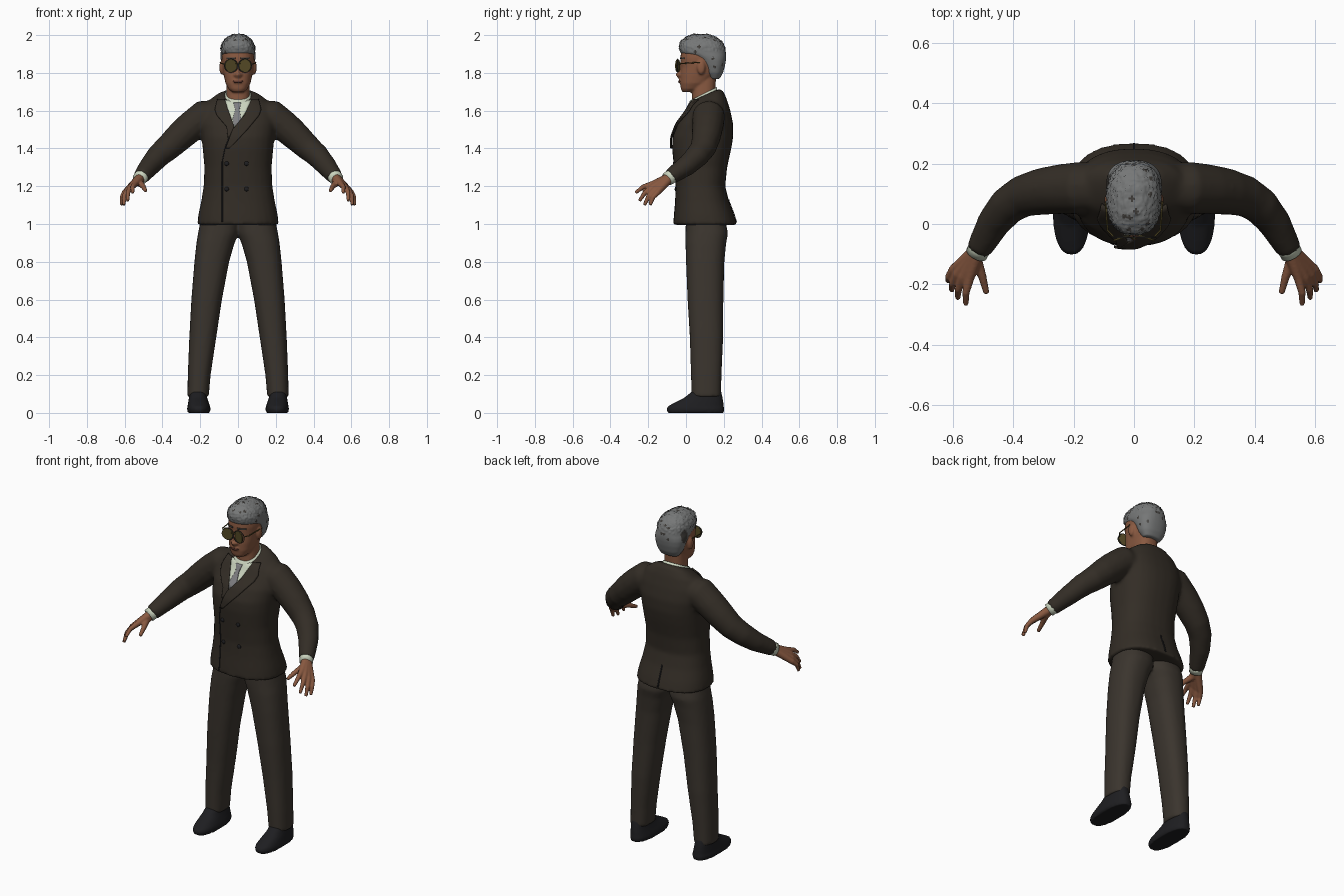
import bpy, bmesh, math, random
from mathutils import Vector
from mathutils.bvhtree import BVHTree

random.seed(4)
if "Cube" in bpy.data.objects:
    bpy.data.objects.remove(bpy.data.objects["Cube"])


def material(name, r, g, b):
    m = bpy.data.materials.new(name)
    m.use_nodes = True
    m.diffuse_color = (r, g, b, 1)
    node = next(n for n in m.node_tree.nodes if n.type == "BSDF_PRINCIPLED")
    node.inputs["Base Color"].default_value = (r, g, b, 1)
    node.inputs["Roughness"].default_value = 0.8
    return m


JACKET = material("brown jacket cloth", .033, .026, .019)
TROUSER = material("brown trouser cloth", .043, .035, .027)
BLACK = material("black leather", .013, .013, .015)
SKIN = material("skin", .25, .10, .052)
LIP = material("lips", .13, .045, .03)
HAIR = material("grey hair", .18, .185, .185)
DARK_HAIR = material("dark hair", .05, .045, .04)
SHIRT = material("pale shirt", .60, .66, .52)
TIE = material("grey tie", .21, .21, .22)
LENS = material("olive lens", .085, .065, .018)


def loft(bm, rings):
    """Closed skin through a list of point rings."""
    rows = [[bm.verts.new(p) for p in ring] for ring in rings]
    n = len(rows[0])
    for a, b in zip(rows, rows[1:]):
        for i in range(n):
            bm.faces.new((a[i], a[(i + 1) % n], b[(i + 1) % n], b[i]))
    bm.faces.new(rows[0][::-1])
    bm.faces.new(rows[-1])


def stack(bm, rows, s=1, power=.84, n=28):
    """Rounded sections stacked upward: z, x0, x1, y0, y1, tilt."""
    rings = []
    for z, x0, x1, y0, y1, *tilt in rows:
        ring = []
        for i in range(n):
            t = math.tau * i / n
            c, d = math.cos(t), math.sin(t)
            x = (x0 + x1) / 2 + (x1 - x0) / 2 * math.copysign(abs(c) ** power, c)
            y = (y0 + y1) / 2 + (y1 - y0) / 2 * math.copysign(abs(d) ** power, d)
            ring.append((s * x, y, z + (tilt[0] if tilt else 0) * (y - .09)))
        rings.append(ring)
    loft(bm, rings)


def tube(bm, points, radii, s=1, n=14):
    """Round limb along a path."""
    pts = [Vector((s * x, y, z)) for x, y, z in points]
    rings = []
    for i, p in enumerate(pts):
        d = (pts[min(i + 1, len(pts) - 1)] - pts[max(i - 1, 0)]).normalized()
        u = d.cross(Vector((0, .35, 1))).normalized()
        v = d.cross(u)
        rings.append([p + radii[i] * (u * math.cos(math.tau * k / n) + v * math.sin(math.tau * k / n))
                      for k in range(n)])
    loft(bm, rings)


def ball(bm, centre, size):
    made = bmesh.ops.create_uvsphere(bm, u_segments=16, v_segments=10, radius=1)["verts"]
    for v in made:
        v.co = Vector(centre) + Vector(a * b for a, b in zip(v.co, size))


def finish(name, bm, mat, voxel=0, smooth=5):
    """Make an object; with a voxel size, fuse its pieces into one soft skin."""
    bmesh.ops.recalc_face_normals(bm, faces=bm.faces)
    me = bpy.data.meshes.new(name)
    bm.to_mesh(me)
    bm.free()
    ob = bpy.data.objects.new(name, me)
    bpy.context.collection.objects.link(ob)
    if voxel:
        mod = ob.modifiers.new("fuse", "REMESH")
        mod.mode = "VOXEL"
        mod.voxel_size = voxel
        mod = ob.modifiers.new("soften", "SMOOTH")
        mod.factor, mod.iterations = .5, smooth
        dg = bpy.context.evaluated_depsgraph_get()
        baked = bpy.data.meshes.new_from_object(ob.evaluated_get(dg))
        ob.modifiers.clear()
        ob.data = baked
    ob.data.materials.clear()
    ob.data.materials.append(mat)
    ob.data.shade_smooth()
    return ob


def surface(ob):
    return BVHTree.FromPolygons([v.co.copy() for v in ob.data.vertices],
                                [tuple(p.vertices) for p in ob.data.polygons])


def touch(tree, x, z, lift, back=False):
    d = 1 if back else -1
    hit = tree.ray_cast(Vector((x, d, z)), Vector((0, -d, 0)))[0]
    return Vector((x, (hit.y if hit else .04) + d * lift, z))


def patch(name, tree, rows, mat, lift=.004, thick=.005, cols=8, back=False):
    """Thin plate laid on a surface; rows are z, left x, right x going down."""
    bm = bmesh.new()
    grid = []
    for k, (a, b) in enumerate(zip(rows, rows[1:])):
        steps = max(2, int((a[0] - b[0]) / .012))
        for j in range(steps + (k == len(rows) - 2)):
            z, x0, x1 = (p + (q - p) * j / steps for p, q in zip(a, b))
            grid.append([bm.verts.new(touch(tree, x0 + (x1 - x0) * c / cols, z, lift, back))
                         for c in range(cols + 1)])
    for a, b in zip(grid, grid[1:]):
        for c in range(cols):
            bm.faces.new((a[c], b[c], b[c + 1], a[c + 1]))
    ob = finish(name, bm, mat)
    mod = ob.modifiers.new("thickness", "SOLIDIFY")
    mod.thickness, mod.offset = thick, 0


# Jacket: body and both sleeves fused
bm = bmesh.new()
stack(bm, [(.995, -.217, .217, -.068, .272), (1.05, -.21, .21, -.064, .255), (1.12, -.195, .195, -.058, .228),
           (1.2, -.182, .182, -.055, .208), (1.3, -.178, .178, -.064, .218), (1.4, -.187, .187, -.074, .24),
           (1.46, -.192, .192, -.072, .25), (1.53, -.2, .2, -.045, .25), (1.6, -.19, .19, .005, .235),
           (1.64, -.165, .165, .02, .215, .2), (1.665, -.12, .12, .025, .195, .4),
           (1.678, -.088, .088, .028, .175, .45)])
for s in (1, -1):
    tube(bm, [(.1, .12, 1.58), (.18, .12, 1.57), (.25, .115, 1.515), (.31, .107, 1.462), (.37, .092, 1.405),
              (.42, .06, 1.362), (.465, .005, 1.31), (.515, -.085, 1.248)],
         [.075, .088, .083, .078, .07, .064, .056, .043], s)
jacket = finish("jacket", bm, JACKET, .011, 6)
cloth = surface(jacket)

# Trousers: two legs fused at the crotch
bm = bmesh.new()
for s in (1, -1):
    stack(bm, [(.085, .155, .268, .03, .185), (.2, .145, .266, .026, .188), (.4, .115, .258, .02, .197),
               (.6, .085, .247, .008, .198), (.8, .047, .231, 0, .203), (.9, .018, .22, -.003, .213),
               (.95, -.004, .212, -.003, .223), (1.06, -.01, .19, 0, .2)], s)
finish("trousers", bm, TROUSER, .011, 4)

# Shoes
bm = bmesh.new()
for s in (1, -1):
    stack(bm, [(0, .15, .265, -.097, .2), (.02, .145, .27, -.103, .203), (.035, .148, .267, -.096, .2),
               (.055, .155, .264, -.06, .198), (.08, .163, .26, -.01, .194), (.12, .17, .255, .04, .185)], s)
finish("shoes", bm, BLACK, .007, 2)

# Hands: palm fans from the wrist to each knuckle, then the finger
for s, side in ((1, "left"), (-1, "right")):
    bm = bmesh.new()
    wrist = (.512, -.08, 1.25)
    for knuckle, tip in (((.545, -.178, 1.212), (.558, -.268, 1.165)), ((.568, -.178, 1.196), (.585, -.247, 1.122)),
                         ((.586, -.168, 1.18), (.605, -.22, 1.1)), ((.6, -.152, 1.166), (.617, -.19, 1.1))):
        mid = [(a + b) / 2 + c for a, b, c in zip(knuckle, tip, (.006, -.004, .008))]
        tube(bm, [wrist, knuckle, mid, tip], [.026, .016, .0125, .009], s)
    tube(bm, [wrist, (.522, -.125, 1.218), (.503, -.175, 1.2), (.489, -.23, 1.176)], [.026, .02, .014, .01], s)
    finish(side + "_hand", bm, SKIN, .0045, 3)
    bm = bmesh.new()
    tube(bm, [(.503, -.064, 1.26), (.523, -.1, 1.238)], [.038, .037], s, 24)
    finish(side + "_shirt_cuff", bm, SHIRT)

# Head with neck, nose, chin and ears
bm = bmesh.new()
stack(bm, [(1.56, -.07, .07, .035, .16), (1.66, -.062, .062, .032, .152), (1.79, -.06, .06, .03, .16)])
stack(bm, [(1.698, -.03, .03, -.018, .04), (1.715, -.05, .05, -.027, .08), (1.745, -.066, .066, -.031, .12),
           (1.79, -.076, .076, -.031, .16), (1.83, -.082, .082, -.026, .182), (1.88, -.086, .086, -.03, .19),
           (1.93, -.082, .082, -.024, .187), (1.965, -.06, .06, .01, .16)])
tube(bm, [(0, -.018, 1.86), (0, -.034, 1.825), (0, -.043, 1.793), (0, -.03, 1.778)], [.009, .011, .015, .013])
ball(bm, (0, -.03, 1.756), (.026, .01, .012))
for s in (1, -1):
    ball(bm, (s * .014, -.03, 1.79), (.009, .012, .009))
    ball(bm, (s * .087, .08, 1.828), (.012, .022, .037))
head = finish("head", bm, SKIN, .006, 3)
face = surface(head)
patch("mouth", face, [(1.76, -.02, .02), (1.755, -.026, .026), (1.748, -.017, .017)], LIP, .001, .003)
for s, side in ((1, "left"), (-1, "right")):
    a, b = sorted((s * .014, s * .06))
    patch(side + "_eyebrow", face, [(1.882, a, b), (1.873, a, b)], DARK_HAIR, .002, .004)

# Hair: rough cap with darker clumps
bm = bmesh.new()
stack(bm, [(1.768, -.055, .055, .125, .178), (1.8, -.076, .076, .1, .196), (1.84, -.087, .087, .082, .207),
           (1.87, -.092, .092, .058, .212), (1.89, -.093, .093, .02, .213), (1.905, -.092, .092, -.03, .212),
           (1.94, -.09, .09, -.039, .205), (1.968, -.078, .078, -.03, .19), (1.99, -.056, .056, 0, .16),
           (2.004, -.03, .03, .03, .125)])
hair = finish("hair", bm, HAIR, .007, 3)
hair.data.materials.append(DARK_HAIR)
for v in hair.data.vertices:
    if v.co.z > 1.92:
        v.co += v.normal * random.gauss(0, .002)
faces = hair.data.polygons
seeds = [p.center.copy() for p in random.sample(list(faces), 40) if p.center.z > 1.83]
for p in faces:
    c = p.center
    bald = c.x < 0 and ((c.y - .14) / .024) ** 2 + ((c.z - 1.89) / .04) ** 2 < 1
    p.material_index = int(bald or any((c - q).length < .008 for q in seeds))

# Glasses: lenses, bridge and temple arms
bm = bmesh.new()
tube(bm, [(-.012, -.044, 1.85), (0, -.048, 1.853), (.012, -.044, 1.85)], [.003] * 3)
for s in (1, -1):
    tube(bm, [(.036, -.047, 1.838), (.038, -.041, 1.838)], [.034, .034], s, 28)
    tube(bm, [(.068, -.042, 1.846), (.088, -.02, 1.85), (.094, .075, 1.856)], [.003] * 3, s)
glasses = finish("glasses", bm, LENS)
bpy.ops.object.select_all(action="DESELECT")
glasses.select_set(True)
bpy.context.view_layer.objects.active = glasses
bpy.ops.object.shade_smooth_by_angle(angle=.6)
bm = bmesh.new()
for s in (1, -1):
    rim = [(s * .037 + .035 * math.cos(t), -.044, 1.838 + .035 * math.sin(t))
           for t in (math.tau * k / 28 for k in range(29))]
    tube(bm, rim, [.0025] * 29, 1, 6)
finish("glasses_rims", bm, DARK_HAIR)

# Shirt collar, shirt front and tie
bm = bmesh.new()
stack(bm, [(1.62, -.075, .075, .014, .17, .5), (1.688, -.068, .068, .02, .164, .5)])
finish("shirt_collar", bm, SHIRT)
patch("shirt_front", cloth, [(1.655, -.07, .074), (1.6, -.055, .047), (1.515, -.021, -.011)], SHIRT, .004)
patch("tie", cloth, [(1.642, -.024, .016), (1.605, -.014, .008), (1.555, -.028, .016), (1.522, -.022, -.009)],
      TIE, .009)

# Lapels, overlap seam, back vent and buttons
patch("left_lapel", cloth, [(1.66, .072, .108), (1.605, .047, .122), (1.575, .034, .112), (1.5, -.028, .05),
                            (1.4, -.066, -.045)], JACKET, .009, .008)
patch("right_lapel", cloth, [(1.66, -.108, -.07), (1.605, -.122, -.053), (1.575, -.112, -.042),
                             (1.515, -.06, -.02), (1.46, -.055, -.045)], JACKET, .008, .008)
patch("front_overlap_seam", cloth, [(1.5, -.034, -.029), (1.4, -.072, -.067), (1.33, -.086, -.081),
                                    (1.01, -.086, -.081)], BLACK, .002, .003, 2)
patch("back_vent", cloth, [(1.13, -.003, .003), (1.01, -.004, .004)], BLACK, .002, .003, 2, True)
bm = bmesh.new()
for x in (-.06, .045):
    for z in (1.32, 1.185):
        ball(bm, touch(cloth, x, z, .001), (.012, .006, .012))
finish("buttons", bm, BLACK)
